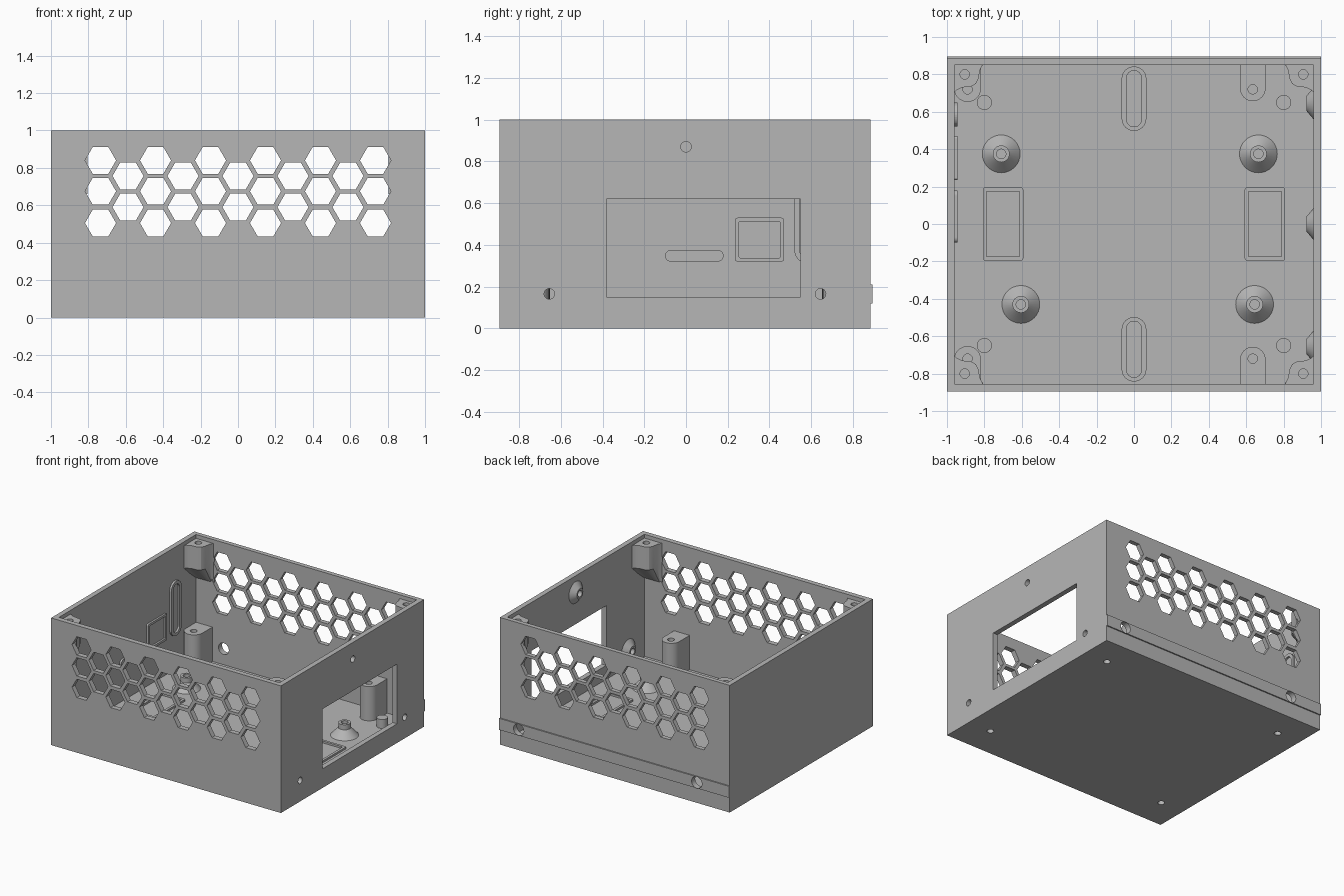
import bpy, bmesh, math

cube = bpy.data.objects.get("Cube")
if cube:
    bpy.data.objects.remove(cube, do_unlink=True)

grey = bpy.data.materials.new("plain_grey")
grey.use_nodes = True
grey.diffuse_color = (0.47, 0.47, 0.47, 1)
grey.node_tree.nodes["Principled BSDF"].inputs["Base Color"].default_value = grey.diffuse_color

FLOOR, WALL = 0.04, 0.96
FRONT, BACK = -0.855, 0.85


# Outlines in a plane
def circle(cx, cy, r, n=32):
    return [(cx + r * math.cos(2 * math.pi * i / n),
             cy + r * math.sin(2 * math.pi * i / n)) for i in range(n)]


def rect(x0, x1, y0, y1):
    return [(x0, y0), (x1, y0), (x1, y1), (x0, y1)]


def rounded(x0, x1, y0, y1, r, n=8):
    centres = [(x1 - r, y1 - r), (x0 + r, y1 - r), (x0 + r, y0 + r), (x1 - r, y0 + r)]
    pts = []
    for k, (cx, cy) in enumerate(centres):
        for i in range(n + 1):
            a = math.pi / 2 * (k + i / n)
            pts.append((cx + r * math.cos(a), cy + r * math.sin(a)))
    return pts


# Skin through a list of (outline, depth) loops along an axis
def stack(bm, loops, axis="z", closed=False):
    place = {"x": lambda a, b, d: (d, a, b),
             "y": lambda a, b, d: (a, d, b),
             "z": lambda a, b, d: (a, b, d)}[axis]
    rows = [[bm.verts.new(place(a, b, d)) for a, b in pts] for pts, d in loops]
    n = len(rows[0])
    pairs = list(zip(rows, rows[1:]))
    if closed:
        pairs.append((rows[-1], rows[0]))
    for lo, hi in pairs:
        for i in range(n):
            j = (i + 1) % n
            bm.faces.new((lo[i], lo[j], hi[j], hi[i]))
    if not closed:
        bm.faces.new(rows[0])
        bm.faces.new(rows[-1])


def prism(bm, pts, lo, hi, axis="z"):
    stack(bm, [(pts, lo), (pts, hi)], axis)


def ring(bm, outer, inner, lo, hi, axis="z"):
    stack(bm, [(outer, lo), (outer, hi), (inner, hi), (inner, lo)], axis, True)


def finish(name, bm):
    bmesh.ops.recalc_face_normals(bm, faces=bm.faces[:])
    mesh = bpy.data.meshes.new(name)
    bm.to_mesh(mesh)
    bm.free()
    mesh.materials.append(grey)
    obj = bpy.data.objects.new(name, mesh)
    bpy.context.collection.objects.link(obj)
    return obj


def select(obj):
    bpy.ops.object.select_all(action="DESELECT")
    obj.select_set(True)
    bpy.context.view_layer.objects.active = obj


def smooth(obj):
    select(obj)
    bpy.ops.object.shade_smooth_by_angle(angle=math.radians(30))


def cut(obj, bm):
    cutter = finish("cutter", bm)
    cutter.hide_render = True
    mod = obj.modifiers.new("cut", "BOOLEAN")
    mod.operation, mod.solver, mod.object = "DIFFERENCE", "EXACT", cutter
    select(obj)
    bpy.ops.object.modifier_apply(modifier=mod.name)
    bpy.data.objects.remove(cutter, do_unlink=True)


# Open-topped box
bm = bmesh.new()
prism(bm, rect(-1, 1, -0.895, 0.885), 0, 1)
shell = finish("box_shell", bm)
bm = bmesh.new()
prism(bm, rect(-WALL, WALL, FRONT, BACK), FLOOR, 1.1)
cut(shell, bm)

# Honeycomb vents through front and back
bm = bmesh.new()
for col in range(11):
    heights = (0.84, 0.675, 0.505) if col % 2 == 0 else (0.757, 0.59)
    for z in heights:
        prism(bm, circle((col - 5) * 0.147, z, 0.083, 6), -1.1, 1.1, "y")
cut(shell, bm)

# Side opening and screw holes, floor screw holes
SIDE = ((0, 0.87), (-0.655, 0.165), (0.645, 0.165))
FEET = [(sx * 0.8, sy * 0.65) for sx in (-1, 1) for sy in (-1, 1)]
bm = bmesh.new()
prism(bm, rect(-0.38, 0.55, 0.15, 0.62), 0.9, 1.1, "x")
for y, z in SIDE:
    prism(bm, circle(y, z, 0.025), 0.9, 1.1, "x")
for x, y in FEET:
    prism(bm, circle(x, y, 0.025), -0.1, 0.1)
cut(shell, bm)

# Rail on the back, with holes through rail and wall
bm = bmesh.new()
prism(bm, rect(-1, 1, 0.12, 0.21), 0.884, 0.895, "y")
rail = finish("back_rail", bm)
for obj in (shell, rail):
    bm = bmesh.new()
    for x in (0.83, -0.72):
        prism(bm, circle(x, 0.165, 0.045), 0.8, 1.0, "y")
    cut(obj, bm)

# Conical standoffs on the floor
bm = bmesh.new()
for x, y in ((-0.71, 0.375), (0.665, 0.375), (-0.605, -0.43), (0.645, -0.43)):
    stack(bm, [(circle(x, y, r), z) for r, z in
               ((0.103, 0.038), (0.045, 0.1), (0.045, 0.14), (0.025, 0.14), (0.025, 0.06))])
smooth(finish("floor_standoffs", bm))

# Small bosses over the floor screw holes
bm = bmesh.new()
for x, y in FEET:
    stack(bm, [(circle(x, y, r), z) for r, z in
               ((0.025, 0.09), (0.025, FLOOR), (0.04, FLOOR), (0.04, 0.11))])
smooth(finish("screw_bosses", bm))

# Tapered bosses inside the right-hand wall
bm = bmesh.new()
for y, z in SIDE:
    stack(bm, [(circle(y, z, r), x) for r, x in
               ((0.085, WALL), (0.04, 0.922), (0.025, 0.922), (0.025, WALL))], "x", True)
smooth(finish("side_wall_bosses", bm))

# Raised outlines on the floor
bm = bmesh.new()
for s in (-1, 1):
    y = s * 0.67
    ring(bm, rounded(-0.066, 0.066, y - 0.172, y + 0.172, 0.065),
         rounded(-0.04, 0.04, y - 0.15, y + 0.15, 0.039), FLOOR, 0.055)
    x = s * 0.7
    ring(bm, rounded(x - 0.108, x + 0.108, -0.195, 0.195, 0.012),
         rounded(x - 0.088, x + 0.088, -0.175, 0.175, 0.004), FLOOR, 0.055)
finish("floor_outline_ribs", bm)

# Raised outlines on the left-hand inner wall
bm = bmesh.new()
ring(bm, rounded(0.52, 0.65, 0.31, 0.74, 0.064),
     rounded(0.545, 0.625, 0.335, 0.715, 0.039), -WALL, -0.945, "x")
ring(bm, rounded(0.235, 0.47, 0.32, 0.53, 0.012),
     rounded(0.255, 0.45, 0.338, 0.512, 0.004), -WALL, -0.945, "x")
prism(bm, rounded(-0.1, 0.18, 0.32, 0.375, 0.027), -WALL, -0.945, "x")
finish("wall_outline_ribs", bm)

# Round-fronted posts against front and back walls
for side, s in (("front", -1), ("back", 1)):
    for label, cx, r in (("left", 0.635, 0.068), ("right", -0.89, 0.072)):
        pts = [(cx + r, s * 0.86), (cx - r, s * 0.86)]
        for i in range(17):
            a = math.pi * (1 + i / 16)
            pts.append((cx + r * math.cos(a), s * (0.725 + r * math.sin(a))))
        bm = bmesh.new()
        prism(bm, pts, 0.038, 0.31)
        post = finish(f"{side}_{label}_post", bm)
        bm = bmesh.new()
        prism(bm, circle(cx, s * 0.72, 0.025, 24), 0.15, 0.5)
        cut(post, bm)
        smooth(post)

# Lid brackets in the four corners, tapering into the walls
CORNER = [(0.97, 0.86), (0.805, 0.86), (0.825, 0.82), (0.83, 0.78),
          (0.845, 0.75), (0.87, 0.735), (0.92, 0.73), (0.95, 0.715), (0.97, 0.69)]
for sx in (-1, 1):
    for sy in (-1, 1):
        full = [(sx * x, sy * y) for x, y in CORNER]
        small = [(sx * x, sy * (0.858 + (y - 0.86) * 0.05)) for x, y in CORNER]
        bm = bmesh.new()
        stack(bm, [(small, 0.66), (full, 0.79), (full, 0.97)])
        name = ("back" if sy > 0 else "front") + ("_left" if sx > 0 else "_right")
        bracket = finish(name + "_lid_bracket", bm)
        bm = bmesh.new()
        prism(bm, circle(sx * 0.905, sy * 0.8, 0.025, 24), 0.84, 1.1)
        cut(bracket, bm)
        smooth(bracket)
